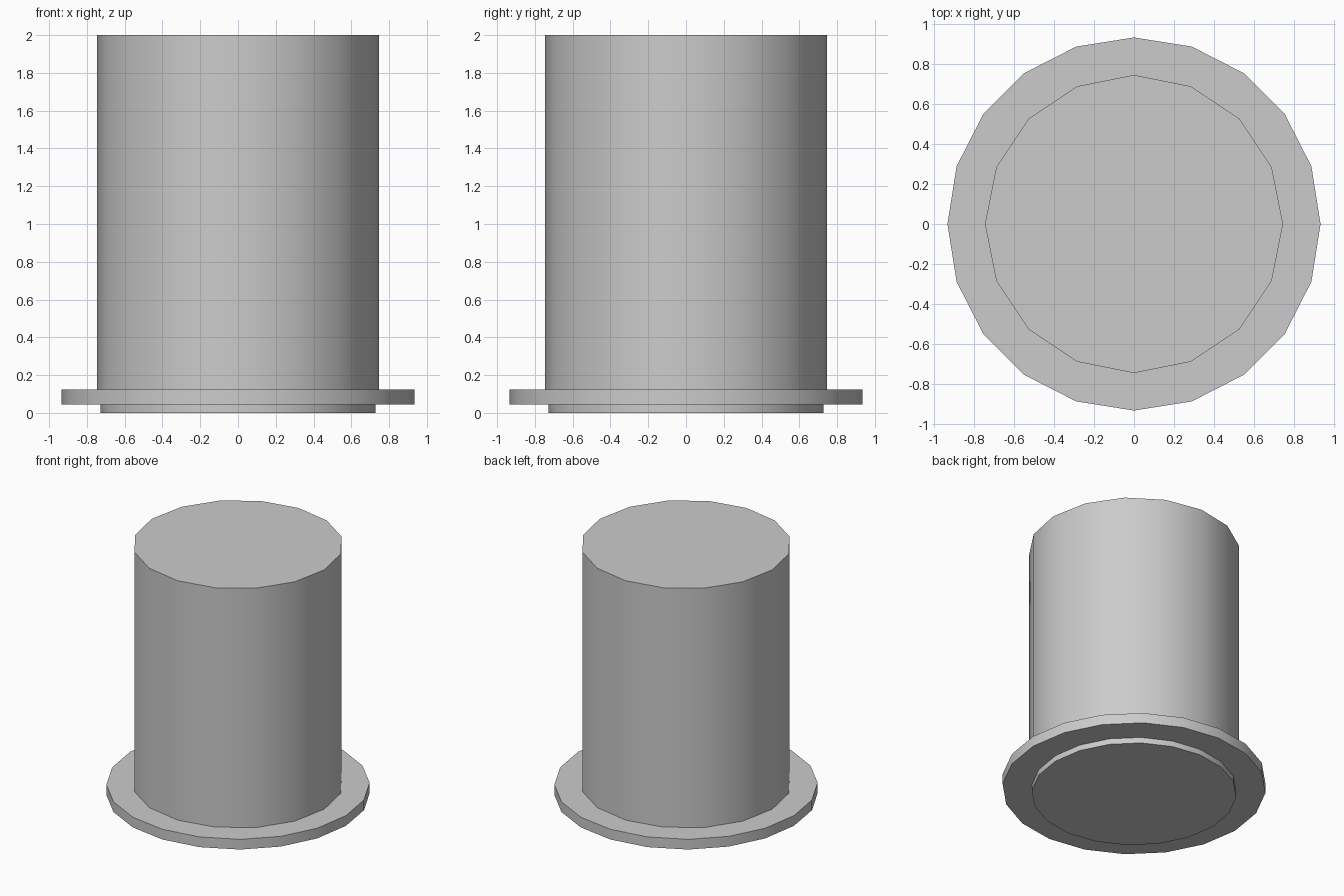
import bpy
import math

cube = bpy.data.objects.get("Cube")
if cube:
    bpy.data.objects.remove(cube, do_unlink=True)

# One plain grey for every part
grey = bpy.data.materials.new("plain_grey")
grey.use_nodes = True
colour = (0.6, 0.6, 0.6, 1)
grey.diffuse_color = colour
grey.node_tree.nodes["Principled BSDF"].inputs["Base Color"].default_value = colour


def disc(name, sides, radius, bottom, top):
    """Upright capped cylinder with smooth sides and crisp rims."""
    bpy.ops.mesh.primitive_cylinder_add(
        vertices=sides, radius=radius, depth=top - bottom,
        location=(0, 0, (bottom + top) / 2))
    obj = bpy.context.object
    obj.name = name
    obj.data.materials.append(grey)
    bpy.ops.object.shade_smooth_by_angle(angle=math.radians(40))
    return obj


# Tall barrel, wide rim and the shallow foot below it
disc("barrel", 16, 0.747, 0.125, 2.0)
disc("rim", 20, 0.935, 0.045, 0.125)
disc("foot", 20, 0.727, 0.0, 0.045)
